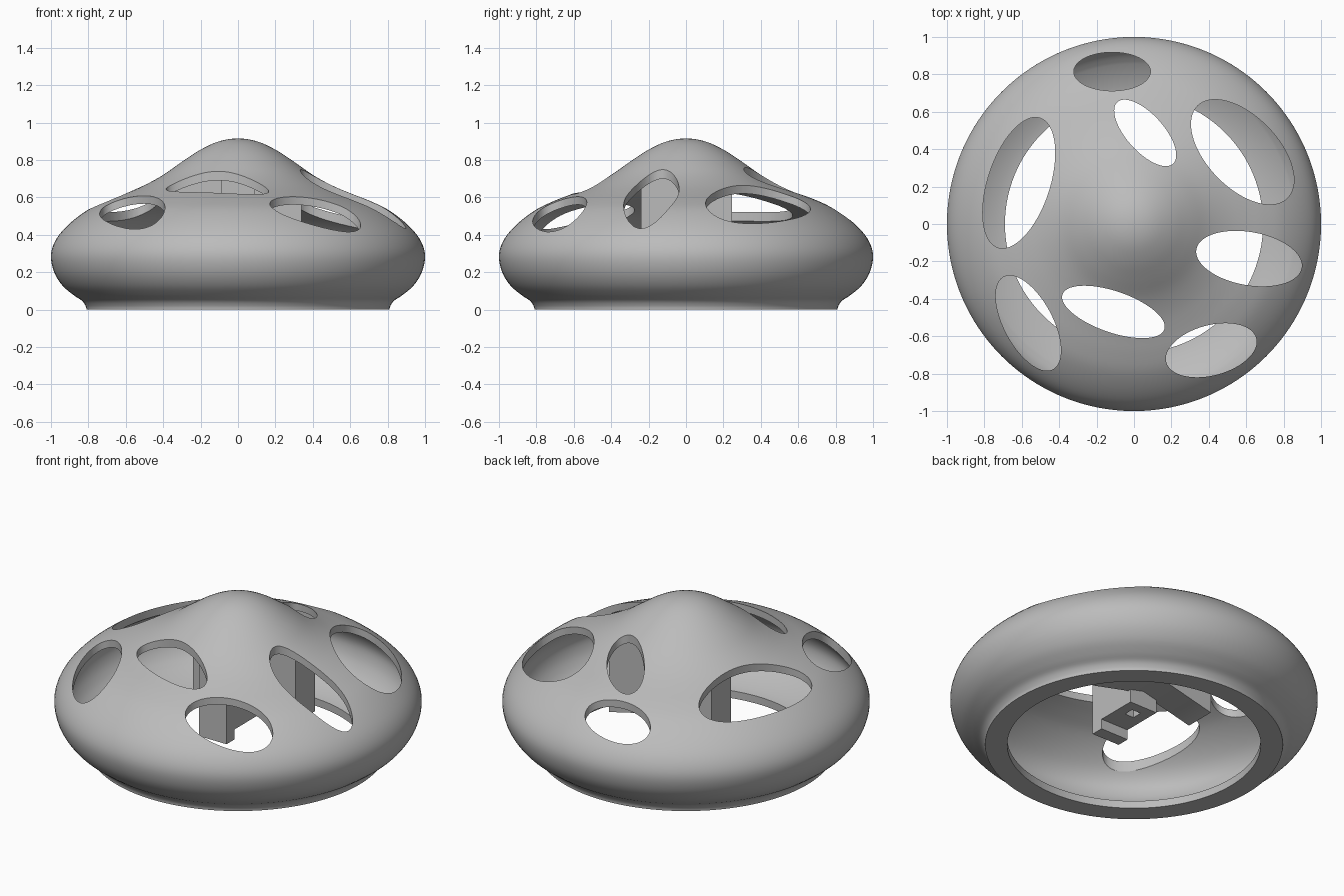
import bpy, bmesh, math
from mathutils import Vector, Matrix

cube = bpy.data.objects.get("Cube")
if cube:
    bpy.data.objects.remove(cube, do_unlink=True)

grey = bpy.data.materials.new("plain_grey")
grey.diffuse_color = (0.5, 0.5, 0.5, 1)
grey.use_nodes = True
grey.node_tree.nodes["Principled BSDF"].inputs["Base Color"].default_value = (0.5, 0.5, 0.5, 1)


def make(name, bm):
    bmesh.ops.recalc_face_normals(bm, faces=bm.faces)
    mesh = bpy.data.meshes.new(name)
    bm.to_mesh(mesh)
    bm.free()
    mesh.materials.append(grey)
    obj = bpy.data.objects.new(name, mesh)
    bpy.context.collection.objects.link(obj)
    return obj


def activate(obj):
    bpy.ops.object.select_all(action='DESELECT')
    obj.select_set(True)
    bpy.context.view_layer.objects.active = obj


def boolean(obj, cutter, operation):
    mod = obj.modifiers.new("cut", 'BOOLEAN')
    mod.operation = operation
    mod.solver = 'EXACT'
    mod.object = cutter
    activate(obj)
    bpy.ops.object.modifier_apply(modifier=mod.name)
    bpy.data.objects.remove(cutter, do_unlink=True)


def lathe(name, profile, steps=128):
    """Revolve an (r, z) outline that starts and ends on the axis."""
    bm = bmesh.new()
    rings = []
    for r, z in profile:
        if r < 0.001:
            rings.append([bm.verts.new((0, 0, z))] * steps)
        else:
            rings.append([bm.verts.new((r * math.cos(t * math.tau / steps),
                                        r * math.sin(t * math.tau / steps), z))
                          for t in range(steps)])
    for low, high in zip(rings, rings[1:]):
        for i in range(steps):
            j = (i + 1) % steps
            corners = list(dict.fromkeys((low[i], low[j], high[j], high[i])))
            bm.faces.new(corners)
    return make(name, bm)


def prism(bm, points, direction):
    face = bm.faces.new([bm.verts.new(p) for p in points])
    moved = bmesh.ops.extrude_face_region(bm, geom=[face])["geom"]
    bmesh.ops.translate(bm, vec=direction,
                        verts=[v for v in moved if isinstance(v, bmesh.types.BMVert)])


def spline(points, parts=4):
    """Smooth curve through the points."""
    pts = [Vector(p) for p in points]
    pts = [Vector((-pts[1].x, pts[1].y))] + pts + [pts[-1] * 2 - pts[-2]]
    out = []
    for a, b, c, d in zip(pts, pts[1:], pts[2:], pts[3:]):
        for k in range(parts):
            t = k / parts
            out.append(0.5 * (2 * b + (c - a) * t + (2 * a - 5 * b + 4 * c - d) * t * t
                              + (3 * b - a - 3 * c + d) * t ** 3))
    return out + [pts[-2]]


def inset(curve, depth):
    """Offset the dome outline inwards, stopping above the foot."""
    out = [Vector((0, curve[0].y - depth))]
    for a, b, c in zip(curve, curve[1:], curve[2:]):
        t = (c - a).normalized()
        p = b + Vector((t.y, -t.x)) * depth
        if p.x > 0 and b.y > 0.075:
            out.append(p)
    return out


# Dome outline
outer = spline([(0, .915), (.1, .9), (.2, .855), (.3, .79), (.4, .72), (.5, .665),
                (.6, .622), (.7, .583), (.8, .535), (.9, .46), (.97, .38), (1, .295),
                (.985, .205), (.94, .13), (.88, .078), (.835, .048), (.815, .02), (.81, 0)])
inner = inset(outer, 0.04) + [Vector((.74, .055)), Vector((.69, .045)), Vector((.69, 0))]
shell = lathe("dome_shell", outer + inner[::-1])

# Oval openings: centre x, centre y, half length, half width, turn
openings = [(-.615, .22, .364, .166, 72), (-.565, -.53, .28, .13, 118),
            (-.11, -.47, .288, .11, -19), (.413, -.675, .249, .134, 15),
            (.615, -.185, .286, .142, -10), (.58, .385, .344, .19, -46),
            (.06, .487, .222, .099, 132), (-.117, .815, .205, .103, 0)]
bm = bmesh.new()
for x, y, a, b, turn in openings:
    place = Matrix.Translation((x, y, .34)) @ Matrix.Rotation(math.radians(turn), 4, 'Z')
    prism(bm, [place @ Vector((a * math.cos(i * math.tau / 72), b * math.sin(i * math.tau / 72), 0))
               for i in range(72)], (0, 0, .8))
boolean(shell, make("opening_cutter", bm), 'DIFFERENCE')

# Cross bar under the dome, its underside rising to the middle
bm = bmesh.new()
prism(bm, [(-.34, .06, .22), (0, .06, .3), (.34, .06, .22), (.34, .06, 1), (-.34, .06, 1)],
      (0, .185, 0))
bar = make("cross_bar", bm)

# Stem with a stepped foot
bm = bmesh.new()
prism(bm, [(-.092, -.24, .14), (-.092, -.165, .14), (-.092, -.165, .2),
           (-.092, .08, .2), (-.092, .08, 1), (-.092, -.24, 1)], (.184, 0, 0))
stem = make("stepped_stem", bm)

# Square socket in the stem underside
bm = bmesh.new()
bmesh.ops.create_cube(bm, size=1, matrix=Matrix.Translation((0, -.01, .2))
                      @ Matrix.Diagonal((.06, .06, .2, 1)))
boolean(stem, make("socket_cutter", bm), 'DIFFERENCE')

# Trim the supports to the dome
for part in (bar, stem):
    boolean(part, lathe("trim", inset(outer, 0.02) + [Vector((0, .06))]), 'INTERSECT')

for part in (shell, bar, stem):
    activate(part)
    bpy.ops.object.shade_smooth_by_angle(angle=math.radians(30))
